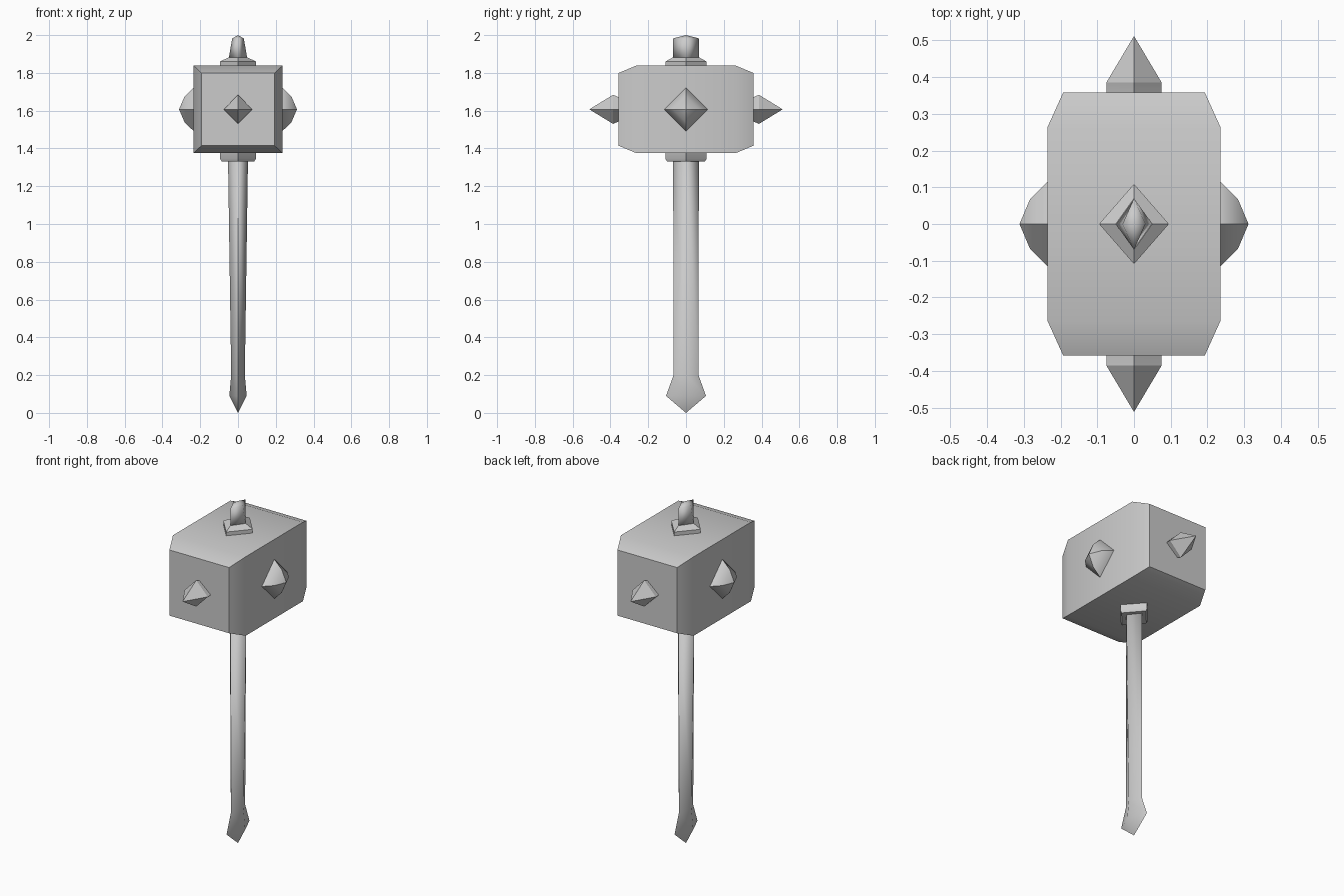
import bpy, bmesh, math
from mathutils import Vector

if "Cube" in bpy.data.objects:
    bpy.data.objects.remove(bpy.data.objects["Cube"])

ZC = 1.607  # height of the head's centre
DIAMOND = [(1, 0), (0, 1), (-1, 0), (0, -1)]
SQUARE = [(1, 1), (-1, 1), (-1, -1), (1, -1)]


def loft(name, rings, place, section=DIAMOND, smooth=30, mirror=None):
    """Skin rings of (distance, half_u, half_v); zero size makes a tip."""
    bm = bmesh.new()
    loops = []
    for d, u, v in rings:
        if u == 0 and v == 0:
            loops.append([bm.verts.new(place(d, 0, 0))])
        else:
            loops.append([bm.verts.new(place(d, a * u, b * v)) for a, b in section])
    for lo, hi in zip(loops, loops[1:]):
        for i in range(4):
            j = (i + 1) % 4
            quad = [lo[i % len(lo)], lo[j % len(lo)], hi[j % len(hi)], hi[i % len(hi)]]
            bm.faces.new(list(dict.fromkeys(quad)))
    for end in (loops[0], loops[-1]):
        if len(end) > 1:
            bm.faces.new(end)
    bmesh.ops.recalc_face_normals(bm, faces=bm.faces)
    mesh = bpy.data.meshes.new(name)
    bm.to_mesh(mesh)
    bm.free()
    ob = bpy.data.objects.new(name, mesh)
    bpy.context.collection.objects.link(ob)
    bpy.ops.object.select_all(action='DESELECT')
    ob.select_set(True)
    bpy.context.view_layer.objects.active = ob
    bpy.ops.object.shade_smooth_by_angle(angle=math.radians(smooth))
    if mirror is not None:
        m = ob.modifiers.new("mirror", 'MIRROR')
        m.use_axis = [k == mirror for k in range(3)]
    return ob


def along_x(d, u, v):
    return Vector((d, u, ZC + v))


def along_y(d, u, v):
    return Vector((u, d, ZC + v))


def along_z(d, u, v):
    return Vector((u, v, d))


# Hammer head: block with tapered striking ends
loft("hammer_head", [(-0.358, 0.193, 0.192), (-0.265, 0.235, 0.231),
                     (0.265, 0.235, 0.231), (0.358, 0.193, 0.192)],
     along_y, SQUARE)

# Diamond studs on both cheeks
loft("side_stud", [(0.22, 0.115, 0.115), (0.235, 0.115, 0.115),
                   (0.283, 0.068, 0.068), (0.312, 0, 0)],
     along_x, smooth=40, mirror=0)

# Spikes on both striking faces
loft("end_spike", [(0.345, 0.075, 0.065), (0.358, 0.075, 0.065),
                   (0.386, 0.075, 0.077), (0.512, 0, 0)],
     along_y, mirror=1)

# Collars above and below the head
loft("top_collar", [(1.82, 0.095, 0.109), (1.86, 0.095, 0.109), (1.882, 0.05, 0.07)], along_z)
loft("bottom_collar", [(1.39, 0.095, 0.109), (1.345, 0.095, 0.109), (1.33, 0.085, 0.1)], along_z)

# Finial on top of the head
loft("top_finial", [(1.87, 0.05, 0.07), (1.982, 0.031, 0.07), (2.0, 0, 0)],
     along_z, smooth=110)

# Tapered handle with flared, pointed pommel
loft("handle", [(1.36, 0.053, 0.068), (0.2, 0.036, 0.066),
                (0.09, 0.046, 0.106), (0.0, 0, 0)], along_z, smooth=110)
